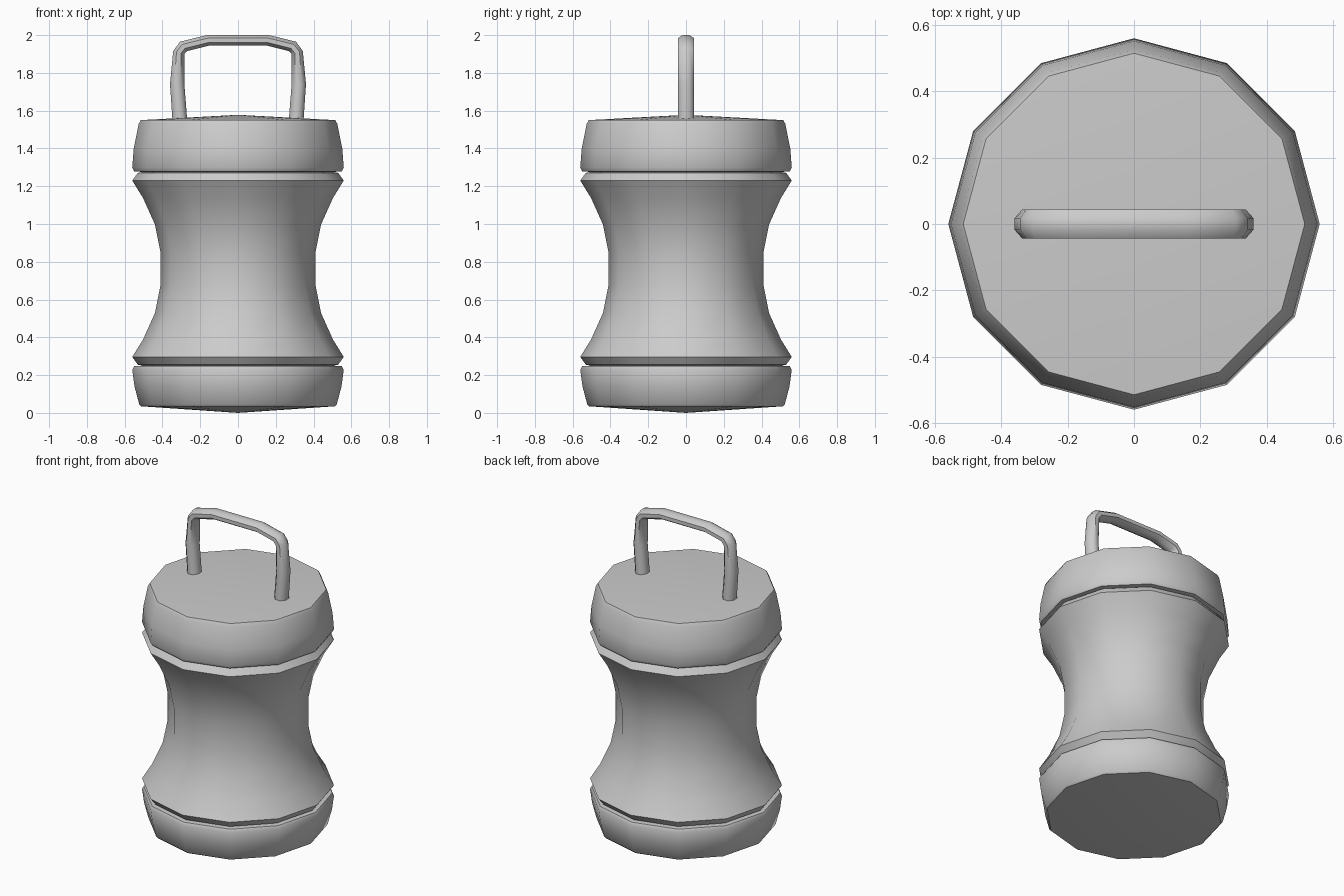
import bpy, bmesh, math

if "Cube" in bpy.data.objects:
    bpy.data.objects.remove(bpy.data.objects["Cube"])

SIDES = 12


def finish(name, bm, angle):
    bmesh.ops.recalc_face_normals(bm, faces=bm.faces)
    mesh = bpy.data.meshes.new(name)
    bm.to_mesh(mesh)
    bm.free()
    ob = bpy.data.objects.new(name, mesh)
    bpy.context.collection.objects.link(ob)
    bpy.ops.object.select_all(action='DESELECT')
    ob.select_set(True)
    bpy.context.view_layer.objects.active = ob
    bpy.ops.object.shade_smooth_by_angle(angle=math.radians(angle))
    return ob


def bridge(bm, rings):
    for a, b in zip(rings, rings[1:]):
        n = len(a)
        for i in range(n):
            j = (i + 1) % n
            bm.faces.new((a[i], a[j], b[j], b[i]))


def lathe(name, profile, tip=None):
    """Revolve (radius, z) points; tip closes the last ring with a shallow cone."""
    bm = bmesh.new()
    rings = [[bm.verts.new((r * math.cos(math.tau * i / SIDES),
                            r * math.sin(math.tau * i / SIDES), z))
              for i in range(SIDES)] for r, z in profile]
    bridge(bm, rings)
    if tip is not None:
        c = bm.verts.new((0, 0, tip))
        last = rings[-1]
        for i in range(SIDES):
            bm.faces.new((last[i], last[(i + 1) % SIDES], c))
    return finish(name, bm, 40)


# Waisted body with flared rims
half = [(0.41, 0.085), (0.44, 0.235), (0.503, 0.375), (0.56, 0.467), (0.53, 0.508), (0.51, 0.511)]
mid = 0.763
body = [(r, mid - h) for r, h in reversed(half)] + [(r, mid + h) for r, h in half]
lathe("body", body)

# Lid and base caps, separated from the body by narrow grooves
lathe("lid", [(0.51, 1.276), (0.55, 1.279), (0.56, 1.298), (0.552, 1.40),
              (0.526, 1.53), (0.515, 1.55)], 1.578)
lathe("base", [(0.51, 0.25), (0.55, 0.247), (0.56, 0.228), (0.548, 0.14),
               (0.523, 0.045), (0.513, 0.035)], 0.0)

# Carrying handle: (x, z, path direction in degrees, half thickness), mirrored
left = [(-0.308, 1.55, 94, 0.039), (-0.322, 1.74, 90, 0.038),
        (-0.313, 1.905, 76, 0.031), (-0.288, 1.937, 38, 0.031),
        (-0.16, 1.968, 9, 0.028)]
path = left + [(-x, z, -a, t) for x, z, a, t in reversed(left)]
bm = bmesh.new()
rings = []
for x, z, a, t in path:
    nx, nz = -math.sin(math.radians(a)), math.cos(math.radians(a))
    ring = []
    for i in range(8):
        u = math.tau * i / 8 + math.pi / 8
        d = t * math.cos(u) / math.cos(math.pi / 8)
        ring.append(bm.verts.new((x + nx * d, 0.043 * math.sin(u) / math.cos(math.pi / 8), z + nz * d)))
    rings.append(ring)
bridge(bm, rings)
bm.faces.new(rings[0])
bm.faces.new(rings[-1])
top = max(v.co.z for v in bm.verts)
for v in bm.verts:
    if v.co.z > 1.7:
        v.co.z += (2.0 - top) * (v.co.z - 1.7) / (top - 1.7)
finish("handle", bm, 50)
